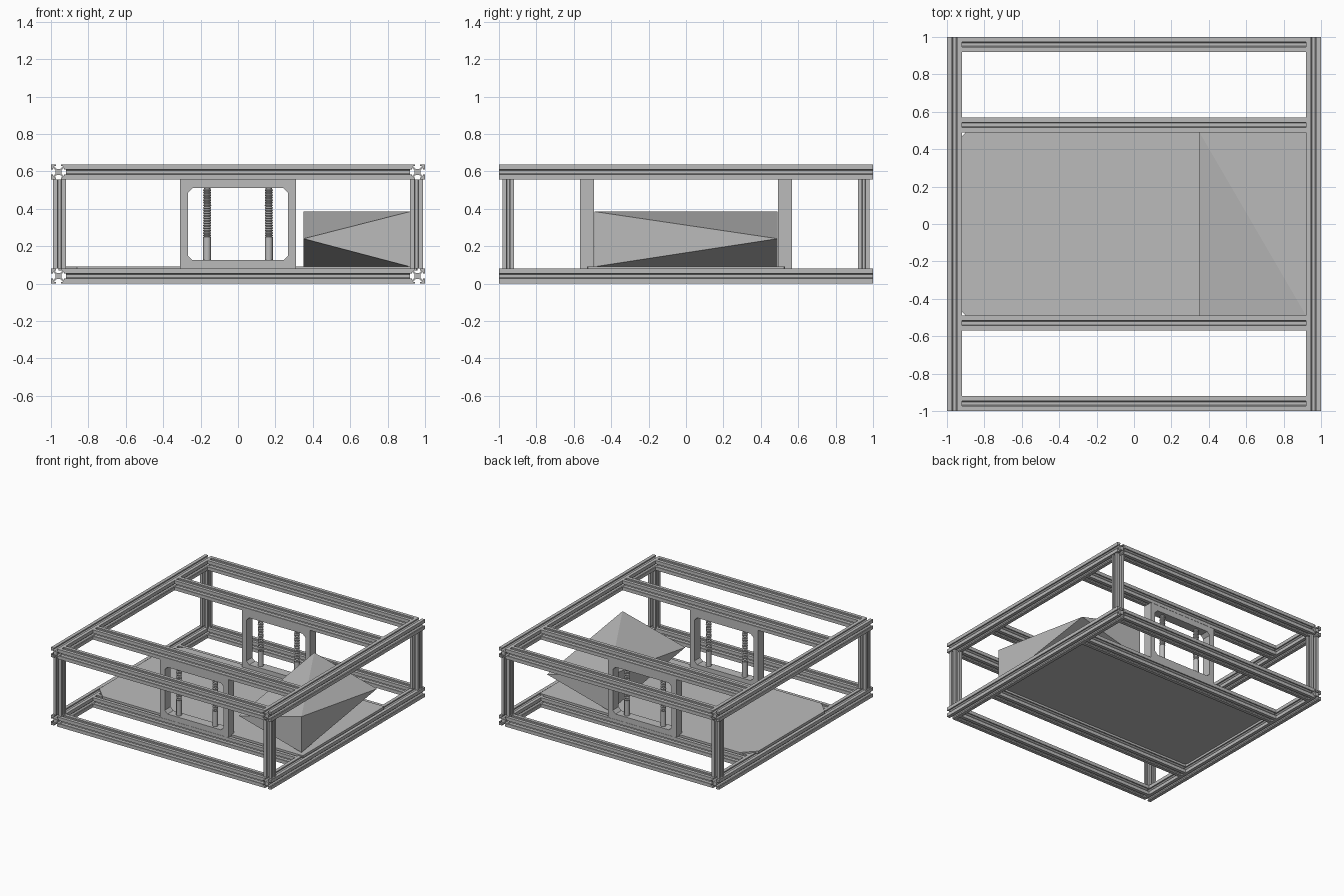
import bpy, bmesh, math
from mathutils import Matrix, Vector

cube = bpy.data.objects.get("Cube")
if cube:
    bpy.data.objects.remove(cube, do_unlink=True)

grey = bpy.data.materials.new("plain_grey")
grey.use_nodes = True
GREY = (0.5, 0.5, 0.5, 1)
grey.diffuse_color = GREY
grey.node_tree.nodes["Principled BSDF"].inputs["Base Color"].default_value = GREY


def finish(name, bm):
    bmesh.ops.recalc_face_normals(bm, faces=bm.faces)
    mesh = bpy.data.meshes.new(name)
    bm.to_mesh(mesh)
    bm.free()
    mesh.materials.append(grey)
    obj = bpy.data.objects.new(name, mesh)
    bpy.context.scene.collection.objects.link(obj)
    return obj


def prism(name, loops, length, matrix):
    """Fill flat outlines (later ones are holes), extrude along local z, place."""
    bm = bmesh.new()
    edges = []
    for loop in loops:
        vs = [bm.verts.new((u, v, -length / 2)) for u, v in loop]
        edges += [bm.edges.new((a, b)) for a, b in zip(vs, vs[1:] + vs[:1])]
    bmesh.ops.triangle_fill(bm, edges=edges, use_beauty=True, normal=(0, 0, 1))
    out = bmesh.ops.extrude_face_region(bm, geom=bm.faces[:])
    top = [g for g in out["geom"] if isinstance(g, bmesh.types.BMVert)]
    bmesh.ops.translate(bm, verts=top, vec=(0, 0, length))
    bmesh.ops.transform(bm, matrix=matrix, verts=bm.verts)
    return finish(name, bm)


def slot_profile(width, depth):
    """Square bar section with a T-slot in each side."""
    side = [(.5, -.5), (.5, -.16), (.38, -.16), (.38, -.3), (.19, -.11),
            (.19, .11), (.38, .3), (.38, .16), (.5, .16)]
    pts = []
    for _ in range(4):
        pts += [(u * width, v * depth) for u, v in side]
        side = [(-v, u) for u, v in side]
    return pts


def chamfered(x0, x1, y0, y1, left, right):
    return [(x0 + left, y0), (x1 - right, y0), (x1, y0 + right), (x1, y1 - right),
            (x1 - right, y1), (x0 + left, y1), (x0, y1 - left), (x0, y0 + left)]


ALONG_X = Matrix.Rotation(math.pi / 2, 4, "Y")
ALONG_Y = Matrix.Rotation(-math.pi / 2, 4, "X")
UPRIGHT = Matrix.Rotation(math.pi / 2, 4, "X")
BAR, TOP = 0.08, 0.637
rail = slot_profile(BAR, BAR)

# Side rails and cross rails, in a lower and an upper layer
for layer, z in (("lower", BAR / 2), ("upper", TOP - BAR / 2)):
    for side, x in (("left", .96), ("right", -.96)):
        prism(f"{layer}_{side}_rail", [rail], 2, Matrix.Translation((x, 0, z)) @ ALONG_Y)
    for place, y in (("front", -.96), ("front_inner", -.53),
                     ("back_inner", .53), ("back", .96)):
        prism(f"{layer}_{place}_crossbar", [rail], 1.84,
              Matrix.Translation((0, y, z)) @ ALONG_X)

# Corner posts
post = slot_profile(.07, .06)
for side, x in (("left", .955), ("right", -.955)):
    for place, y in (("front", -.95), ("back", .95)):
        prism(f"{place}_{side}_post", [post], TOP - 2 * BAR,
              Matrix.Translation((x, y, TOP / 2)))

# Floor panel resting on the lower rails
prism("floor_panel", [chamfered(-.96, .96, -.53, .53, .1, .005)], .02,
      Matrix.Translation((0, 0, .08)))

# Faceted block: top and bottom ridges cross between two side points
bm = bmesh.new()
X0, X1, Y, Z0, Z1 = .35, .92, .49, .09, .385
for p in ((X0, -Y, .24), (X1, Y, .24), (X1, -Y, Z0), (X1, -Y, Z1),
          (X0, Y, Z0), (X0, Y, Z1)):
    bm.verts.new(p)
bmesh.ops.convex_hull(bm, input=bm.verts[:])
finish("faceted_block", bm)

# Window brackets between the layers, each holding two threaded rods
outer = [(-.31, BAR), (.31, BAR), (.31, .557), (-.31, .557)]
window = chamfered(-.268, .268, .125, .51, .025, .025)


def rod(name, x, y):
    bm = bmesh.new()

    def ring(z0, z1, r0, r1):
        bmesh.ops.create_cone(bm, cap_ends=True, segments=12, radius1=r0, radius2=r1,
                              depth=z1 - z0,
                              matrix=Matrix.Translation((x, y, (z0 + z1) / 2)))
    ring(.115, .25, .021, .021)
    ring(.25, .52, .017, .017)
    pitch = .0135
    for i in range(19):
        z = .25 + i * pitch
        ring(z, z + pitch / 2, .017, .022)
        ring(z + pitch / 2, z + pitch, .022, .017)
    obj = finish(name, bm)
    bpy.context.view_layer.objects.active = obj
    obj.select_set(True)
    bpy.ops.object.shade_smooth_by_angle(angle=math.radians(35))
    obj.select_set(False)


for place, y in (("front", -.53), ("back", .53)):
    prism(f"{place}_bracket", [outer, window], .076,
          Matrix.Translation((0, y, 0)) @ UPRIGHT)
    for side, x in (("left", .165), ("right", -.165)):
        rod(f"{place}_{side}_threaded_rod", x, y)
